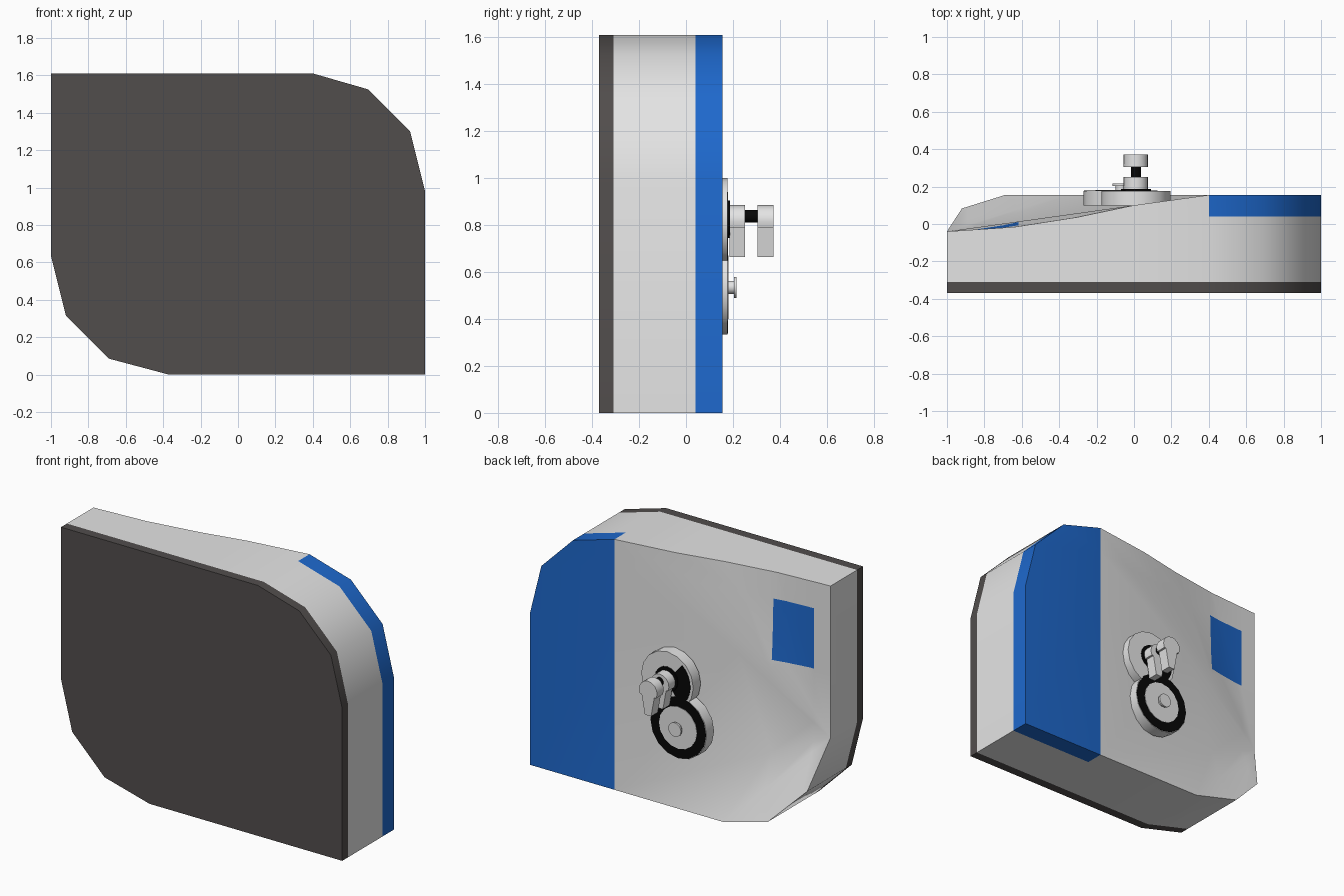
import bpy
import bmesh
import math

cube = bpy.data.objects.get("Cube")
if cube:
    bpy.data.objects.remove(cube, do_unlink=True)


def material(name, rgb):
    m = bpy.data.materials.new(name)
    m.use_nodes = True
    m.diffuse_color = (*rgb, 1)
    m.node_tree.nodes["Principled BSDF"].inputs["Base Color"].default_value = (*rgb, 1)
    return m


GREY = material("light_grey", (0.78, 0.78, 0.78))
BLUE = material("blue", (0.013, 0.14, 0.61))
DARK = material("dark_brown_grey", (0.083, 0.075, 0.073))
BLACK = material("black", (0.002, 0.002, 0.002))


def finish(name, bm, mats):
    """Smooth shading with sharp edges kept, then link the object."""
    bmesh.ops.recalc_face_normals(bm, faces=bm.faces)
    for f in bm.faces:
        f.smooth = True
    for e in bm.edges:
        e.smooth = len(e.link_faces) == 2 and e.calc_face_angle() < math.radians(36)
    me = bpy.data.meshes.new(name)
    bm.to_mesh(me)
    bm.free()
    for m in mats:
        me.materials.append(m)
    bpy.context.collection.objects.link(bpy.data.objects.new(name, me))


def prism(name, pts, y0, y1, mat):
    """Extrude an (x, z) profile along y."""
    bm = bmesh.new()
    face = bm.faces.new([bm.verts.new((x, y0, z)) for x, z in pts])
    new = bmesh.ops.extrude_face_region(bm, geom=[face], use_keep_orig=True)["geom"]
    for v in new:
        if isinstance(v, bmesh.types.BMVert):
            v.co.y = y1
    finish(name, bm, [mat])


def arc(cx, cz, r, start=0, end=360, n=16):
    count = n if end - start == 360 else n + 1
    angles = [math.radians(start + (end - start) * i / n) for i in range(count)]
    return [(cx + r * math.cos(a), cz + r * math.sin(a)) for a in angles]


# Body: rounded outline with the depth of its rear edge at each corner (x, z, y)
TOP, REAR, FRONT = 1.61, 0.155, -0.37
outline = [
    (0.4, TOP, REAR), (0, TOP, 0.1), (-0.3, TOP, 0.037), (-0.64, TOP, -0.016),
    (-1, TOP, -0.04), (-1, 0.635, -0.04), (-0.92, 0.315, 0.083), (-0.69, 0.085, REAR),
    (-0.37, 0, REAR), (0.4, 0, REAR), (1, 0, REAR), (1, 0.98, REAR),
    (0.92, 1.3, REAR), (0.695, 1.525, REAR),
]
bm = bmesh.new()
front = [bm.verts.new((x, FRONT, z)) for x, z, y in outline]
rear = [bm.verts.new((x, y, z)) for x, z, y in outline]
bm.faces.new(front)
COUNT = len(outline)
for i in range(COUNT):
    j = (i + 1) % COUNT
    bm.faces.new((front[i], front[j], rear[j], rear[i]))
# Rear surface: flat side panel, and the scooped area fanned from its low corner
bm.faces.new([rear[i % COUNT] for i in range(9, COUNT + 1)])
for i in list(range(4)) + list(range(6, 9)):
    bm.faces.new((rear[5], rear[i], rear[i + 1]))
bm.faces.new((rear[5], rear[9], rear[0]))
bmesh.ops.recalc_face_normals(bm, faces=bm.faces)


def cut(test, point, normal):
    """Split the faces that pass the test along a plane."""
    geom = set()
    for f in bm.faces:
        if test(f):
            geom.update([f], f.edges, f.verts)
    bmesh.ops.bisect_plane(bm, geom=list(geom), plane_co=point, plane_no=normal)


def on_side(f):
    return min(v.co.x for v in f.verts) > 0.399


def on_scoop(f):
    return f.normal.y > 0.6 and f.calc_center_median().x < 0.39 and not on_side(f)


# Colour bands
cut(lambda f: True, (0, -0.31, 0), (0, 1, 0))
cut(on_side, (0, 0.04, 0), (0, 1, 0))
for f in bm.faces:
    c = f.calc_center_median()
    if c.y < -0.31:
        f.material_index = 2
    elif c.y > 0.04 and on_side(f):
        f.material_index = 1

# Window: shallow recess with a blue pane
X0, X1, Z0, Z1 = -0.888, -0.617, 1.052, 1.44
for x in (X0, X1):
    cut(on_scoop, (x, 0, 0), (1, 0, 0))
for z in (Z0, Z1):
    cut(on_scoop, (0, 0, z), (0, 0, 1))
pane = []
for f in bm.faces:
    c = f.calc_center_median()
    if on_scoop(f) and X0 < c.x < X1 and Z0 < c.z < Z1:
        f.material_index = 1
        pane.append(f)
border = {e for f in pane for e in f.edges if any(n not in pane for n in e.link_faces)}
new = bmesh.ops.extrude_face_region(bm, geom=pane)["geom"]
inner = [g for g in new if isinstance(g, bmesh.types.BMVert)]
for v in inner:
    v.co.y -= 0.025
for e in border:
    for f in e.link_faces:
        if any(v in inner for v in f.verts):
            f.material_index = 0
finish("body", bm, [GREY, BLUE, DARK])

# Upper dial with black hub disc and wedge
UX, UZ = 0.01, 0.815
prism("upper_dial", arc(UX, UZ, 0.185), 0.1, 0.176, GREY)
prism("upper_dial_wedge", [(UX, UZ)] + arc(UX, UZ, 0.165, 130, 235, 8), 0.174, 0.179, BLACK)
prism("upper_dial_hub", arc(UX, UZ + 0.01, 0.08), 0.174, 0.188, BLACK)

# Lower dial with black ring, grey face and a capped post
LX, LZ = -0.07, 0.535
prism("lower_dial", arc(LX, LZ, 0.2), 0.1, 0.176, GREY)
prism("lower_dial_ring", arc(LX, LZ, 0.196), 0.174, 0.179, BLACK)
prism("lower_dial_face", arc(LX, LZ, 0.135), 0.174, 0.182, GREY)
prism("lower_post_stem", arc(LX, LZ, 0.028), 0.18, 0.206, GREY)
prism("lower_post_cap", arc(LX, LZ, 0.045), 0.204, 0.216, GREY)

# Twin levers, round heads with narrower tapered tails, on a black spindle
tail = [(UX - 0.045, 0.79), (UX - 0.022, 0.665), (UX + 0.022, 0.665), (UX + 0.045, 0.79)]
lever = arc(UX, 0.82, 0.065, -27, 207, 10) + tail
for name, y0, y1 in (("inner_lever", 0.185, 0.252), ("outer_lever", 0.304, 0.372)):
    prism(name, lever, y0, y1, GREY)
prism("lever_spindle", arc(UX, 0.838, 0.027), 0.18, 0.31, BLACK)
